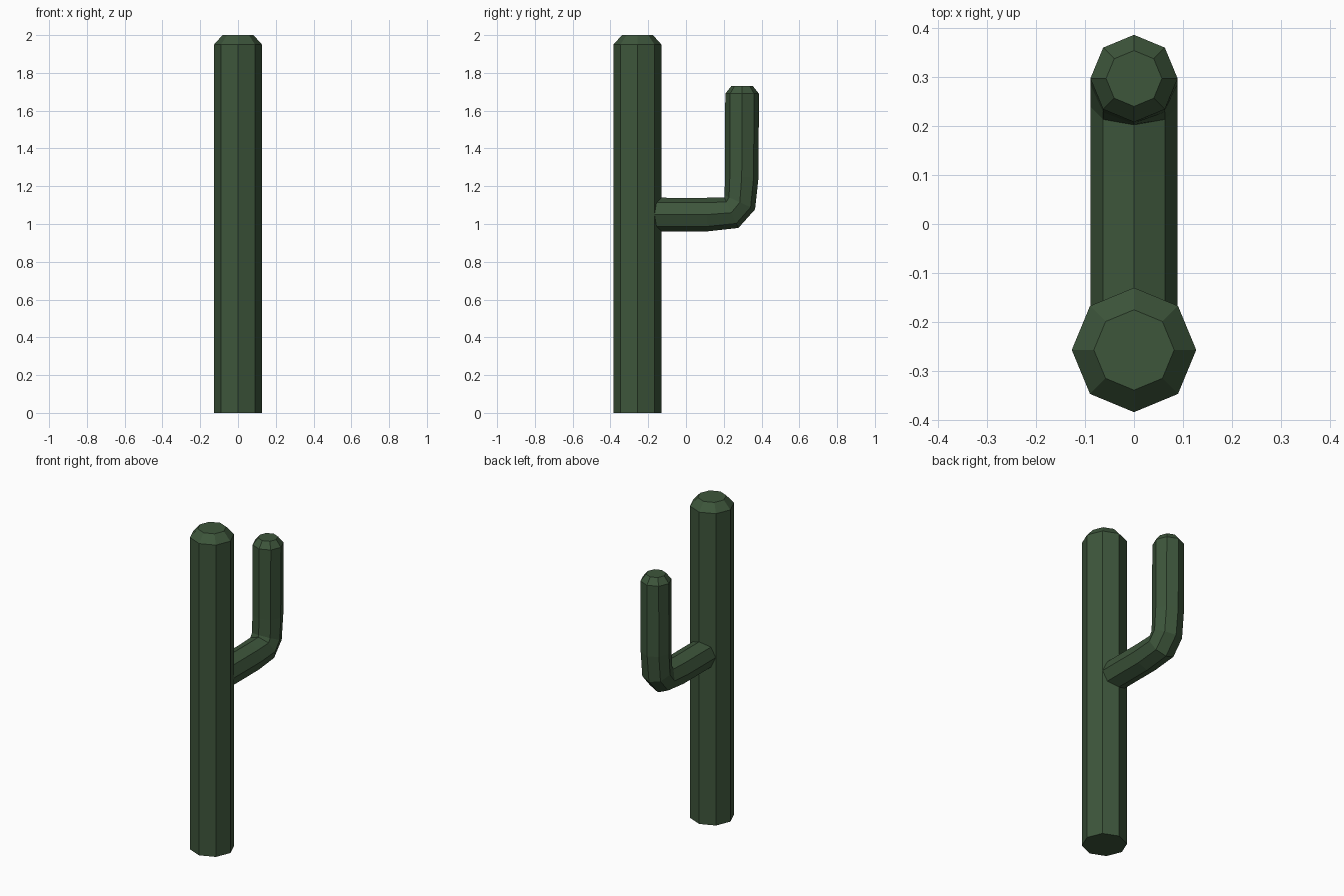
import bpy, bmesh, math
from mathutils import Vector

if "Cube" in bpy.data.objects:
    bpy.data.objects.remove(bpy.data.objects["Cube"])

green = bpy.data.materials.new("cactus green")
green.diffuse_color = (0.047, 0.092, 0.044, 1)
green.use_nodes = True
green.node_tree.nodes["Principled BSDF"].inputs["Base Color"].default_value = green.diffuse_color
SIDES = 8


def tube(name, rings):
    """Octagonal tube through rings of (y, z, radius, tilt in degrees).
    Tilt 0 runs along +y, tilt 90 runs straight up."""
    bm = bmesh.new()
    loops = []
    for y, z, r, tilt in rings:
        t = math.radians(tilt)
        across = Vector((0, -math.sin(t), math.cos(t)))
        loop = []
        for i in range(SIDES):
            a = 2 * math.pi * i / SIDES
            p = Vector((r * math.cos(a), y, z)) + across * (r * math.sin(a))
            loop.append(bm.verts.new(p))
        loops.append(loop)
    for a, b in zip(loops, loops[1:]):
        for i in range(SIDES):
            j = (i + 1) % SIDES
            bm.faces.new((a[i], a[j], b[j], b[i]))
    bm.faces.new(loops[0])
    bm.faces.new(loops[-1])
    bmesh.ops.recalc_face_normals(bm, faces=bm.faces)
    mesh = bpy.data.meshes.new(name)
    bm.to_mesh(mesh)
    bm.free()
    mesh.materials.append(green)
    obj = bpy.data.objects.new(name, mesh)
    bpy.context.collection.objects.link(obj)
    return obj


# Upright trunk with a chamfered top
tube("trunk", [(-0.257, 0, 0.127, 90),
               (-0.257, 1.95, 0.127, 90),
               (-0.257, 2.0, 0.082, 90)])

# Side arm: leaves the trunk, bends upward, chamfered tip
tube("arm", [(-0.17, 1.05, 0.089, 0),
             (0.11, 1.05, 0.089, 3),
             (0.24, 1.06, 0.089, 25),
             (0.285, 1.115, 0.089, 65),
             (0.295, 1.25, 0.089, 87),
             (0.297, 1.69, 0.089, 90),
             (0.297, 1.73, 0.057, 90)])
